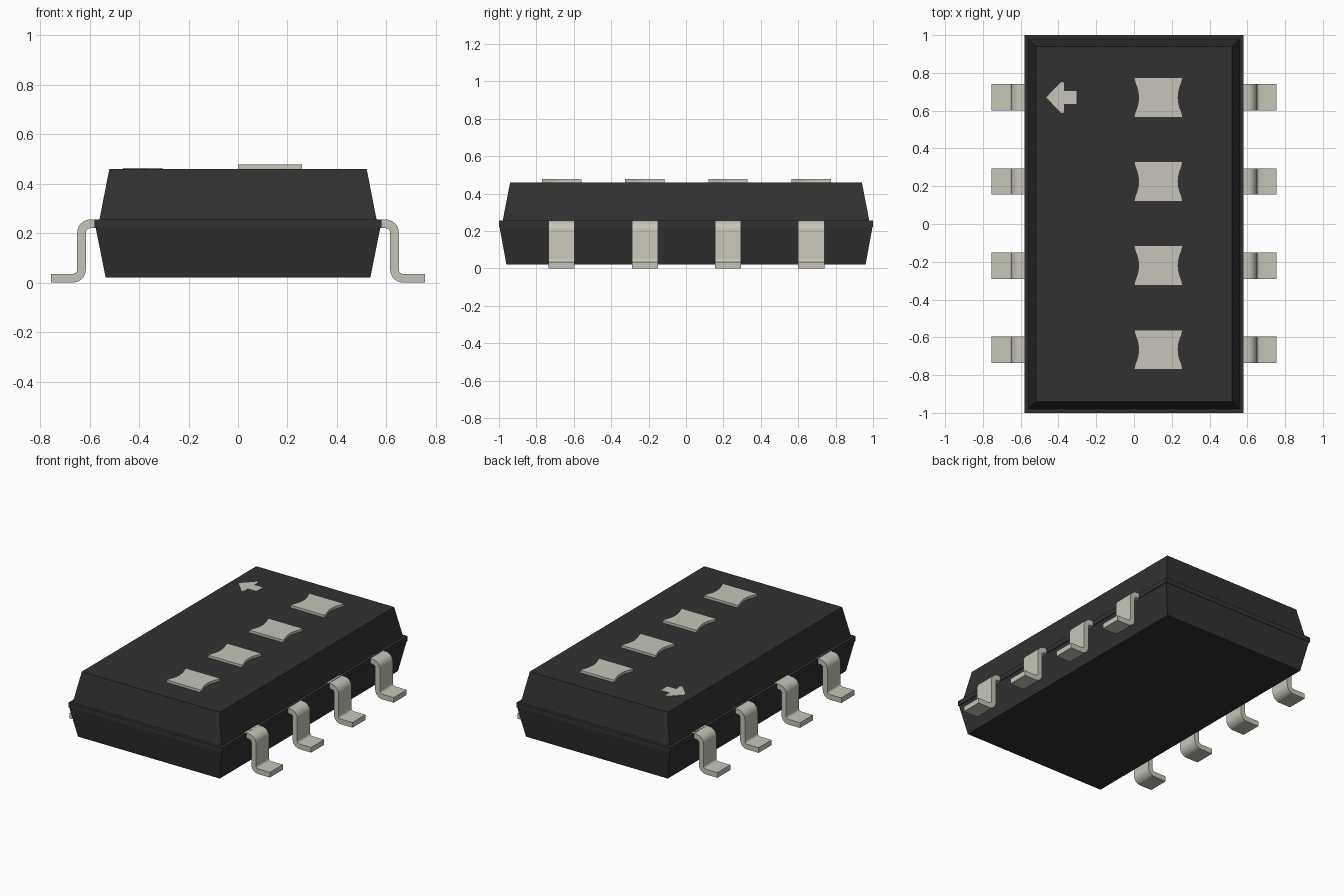
import bpy, bmesh
from math import cos, sin, radians
from mathutils import Vector

cube = bpy.data.objects.get("Cube")
if cube:
    bpy.data.objects.remove(cube, do_unlink=True)


def material(name, rgb):
    mat = bpy.data.materials.new(name)
    mat.use_nodes = True
    mat.diffuse_color = (*rgb, 1)
    mat.node_tree.nodes["Principled BSDF"].inputs["Base Color"].default_value = (*rgb, 1)
    return mat


BLACK = material("black plastic", (0.031, 0.031, 0.031))
PALE = material("pale grey", (0.57, 0.56, 0.48))

PITCH = 0.445
ROWS = [0.67 - PITCH * i for i in range(4)]
TOP = 0.46
FLOOR = 0.375
SLOT_X = (-0.265, 0.26)
SLOT_HALF = 0.106


def finish(name, bm, mats, smooth=False):
    bmesh.ops.recalc_face_normals(bm, faces=bm.faces[:])
    mesh = bpy.data.meshes.new(name)
    bm.to_mesh(mesh)
    bm.free()
    for mat in mats:
        mesh.materials.append(mat)
    obj = bpy.data.objects.new(name, mesh)
    bpy.context.collection.objects.link(obj)
    if smooth:
        bpy.ops.object.select_all(action="DESELECT")
        obj.select_set(True)
        bpy.context.view_layer.objects.active = obj
        bpy.ops.object.shade_smooth_by_angle(angle=radians(35))
    return obj


def prism(name, points, offset, mat, smooth=False):
    """Extrude a closed outline of 3D points along an offset."""
    bm = bmesh.new()
    face = bm.faces.new([bm.verts.new(p) for p in points])
    new = bmesh.ops.extrude_face_region(bm, geom=[face], use_keep_orig=True)["geom"]
    verts = [g for g in new if isinstance(g, bmesh.types.BMVert)]
    bmesh.ops.translate(bm, verts=verts, vec=Vector(offset))
    return finish(name, bm, [mat], smooth)


def arc(cx, cy, r, start, end, steps=8):
    angles = [radians(start + (end - start) * i / steps) for i in range(steps + 1)]
    return [(cx + r * cos(a), cy + r * sin(a)) for a in angles]


# Body: stacked rectangular rings (half width, half length, height)
def build_body():
    bm = bmesh.new()
    rings = []
    for hx, hy, z in [(0.535, 0.96, 0.02), (0.575, 0.997, 0.222), (0.58, 1.0, 0.222),
                      (0.58, 1.0, 0.255), (0.56, 0.98, 0.255), (0.52, 0.94, TOP)]:
        rings.append([bm.verts.new((sx * hx, sy * hy, z))
                      for sx, sy in ((-1, -1), (1, -1), (1, 1), (-1, 1))])
    for low, high in zip(rings, rings[1:]):
        for i in range(4):
            j = (i + 1) % 4
            bm.faces.new((low[i], low[j], high[j], high[i]))
    bm.faces.new(rings[0][::-1])
    bm.faces.new(rings[-1])

    # Slots: divide the top face, then sink the slot areas
    def top_faces():
        return [f for f in bm.faces if all(abs(v.co.z - TOP) < 1e-4 for v in f.verts)]

    cuts = [((x, 0, 0), (1, 0, 0)) for x in SLOT_X]
    cuts += [((0, y + s * SLOT_HALF, 0), (0, 1, 0)) for y in ROWS for s in (-1, 1)]
    for co, no in cuts:
        faces = top_faces()
        edges = list({e for f in faces for e in f.edges})
        verts = list({v for f in faces for v in f.verts})
        bmesh.ops.bisect_plane(bm, geom=verts + edges + faces, plane_co=co, plane_no=no)
    slots = []
    for f in top_faces():
        c = f.calc_center_median()
        if SLOT_X[0] < c.x < SLOT_X[1] and any(abs(c.y - y) < SLOT_HALF for y in ROWS):
            slots.append(f)
    new = bmesh.ops.extrude_face_region(bm, geom=slots)["geom"]
    bmesh.ops.translate(bm, vec=(0, 0, FLOOR - TOP),
                        verts=[g for g in new if isinstance(g, bmesh.types.BMVert)])
    for g in new:
        if isinstance(g, bmesh.types.BMFace):
            g.material_index = 1
    finish("body", bm, [BLACK, PALE])


build_body()

# Sliders: blocks with a shallow scooped hollow at each end
def slider_outline(y):
    x0, x1, half, scoop, depth = 0.0, 0.258, SLOT_HALF - 0.001, 0.088, 0.024
    r = (scoop ** 2 + depth ** 2) / (2 * depth)
    a = 25.5
    a = min(a, 90)
    from_mid = [(dx, dy) for dx, dy in arc(depth - r, 0, r, -2 * a * 0.6, 2 * a * 0.6, 12)
                if dx > 0]
    left = [(x0, -half)] + [(x0 + dx, dy) for dx, dy in from_mid] + [(x0, half)]
    right = [(x0 + x1 - px, -py) for px, py in left]
    return [(px, y + py, FLOOR) for px, py in left + right]


# Pins: gull-wing strip profile, bent twice
pin_profile = ([(0.5, 0.255)] + arc(0.597, 0.202, 0.053, 90, 0)
               + arc(0.668, 0.053, 0.018, 180, 270)
               + [(0.755, 0.035), (0.755, 0.0)]
               + arc(0.668, 0.053, 0.053, 270, 180)
               + arc(0.597, 0.202, 0.018, 0, 90) + [(0.5, 0.22)])
PIN_WIDTH = 0.14

for n, y in enumerate(ROWS, 1):
    prism(f"slider_{n}", slider_outline(y), (0, 0, 0.477 - FLOOR), PALE, True)
    for side, s in (("left", 1), ("right", -1)):
        outline = [(s * x, y - PIN_WIDTH / 2, z) for x, z in pin_profile]
        prism(f"{side}_pin_{n}", outline, (0, PIN_WIDTH, 0), PALE, True)

# Arrow mark: thin plate pointing to the right-hand pins
half_arrow = [(-0.465, 0), (-0.385, 0.083), (-0.37, 0.078), (-0.37, 0.034), (-0.305, 0.034)]
arrow = half_arrow + [(x, -y) for x, y in half_arrow[:0:-1]]
prism("arrow_mark", [(x, ROWS[0] + y, TOP - 0.002) for x, y in arrow], (0, 0, 0.005), PALE)
